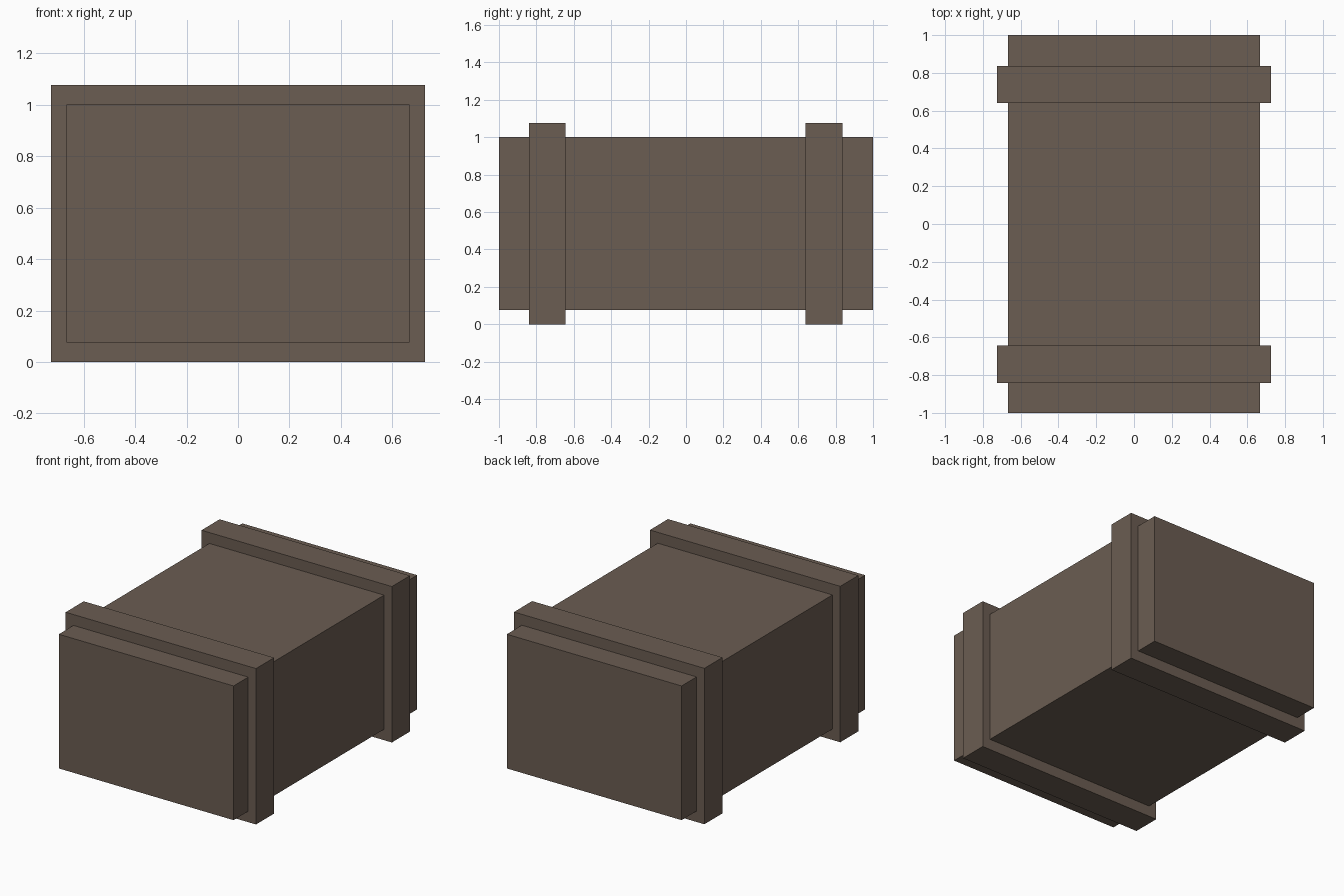
import bpy

if "Cube" in bpy.data.objects:
    bpy.data.objects.remove(bpy.data.objects["Cube"])

# One flat brown for the whole crate
brown = bpy.data.materials.new("dark_brown")
brown.diffuse_color = (0.147, 0.109, 0.084, 1.0)
brown.use_nodes = True
brown.node_tree.nodes["Principled BSDF"].inputs["Base Color"].default_value = brown.diffuse_color


def box(name, size, center):
    """Axis-aligned box with applied size."""
    bpy.ops.mesh.primitive_cube_add(size=1, location=center)
    obj = bpy.context.object
    obj.name = name
    obj.scale = size
    bpy.ops.object.transform_apply(location=False, rotation=False, scale=True)
    obj.data.materials.append(brown)
    return obj


# Crate body, raised off the ground by the bands
box("crate_body", (1.333, 2.0, 0.925), (0, 0, 0.5375))

# Two bands wrapped round the body near its ends
for name, y in (("front_band", -0.742), ("back_band", 0.738)):
    box(name, (1.452, 0.197, 1.075), (0, y, 0.5375))
